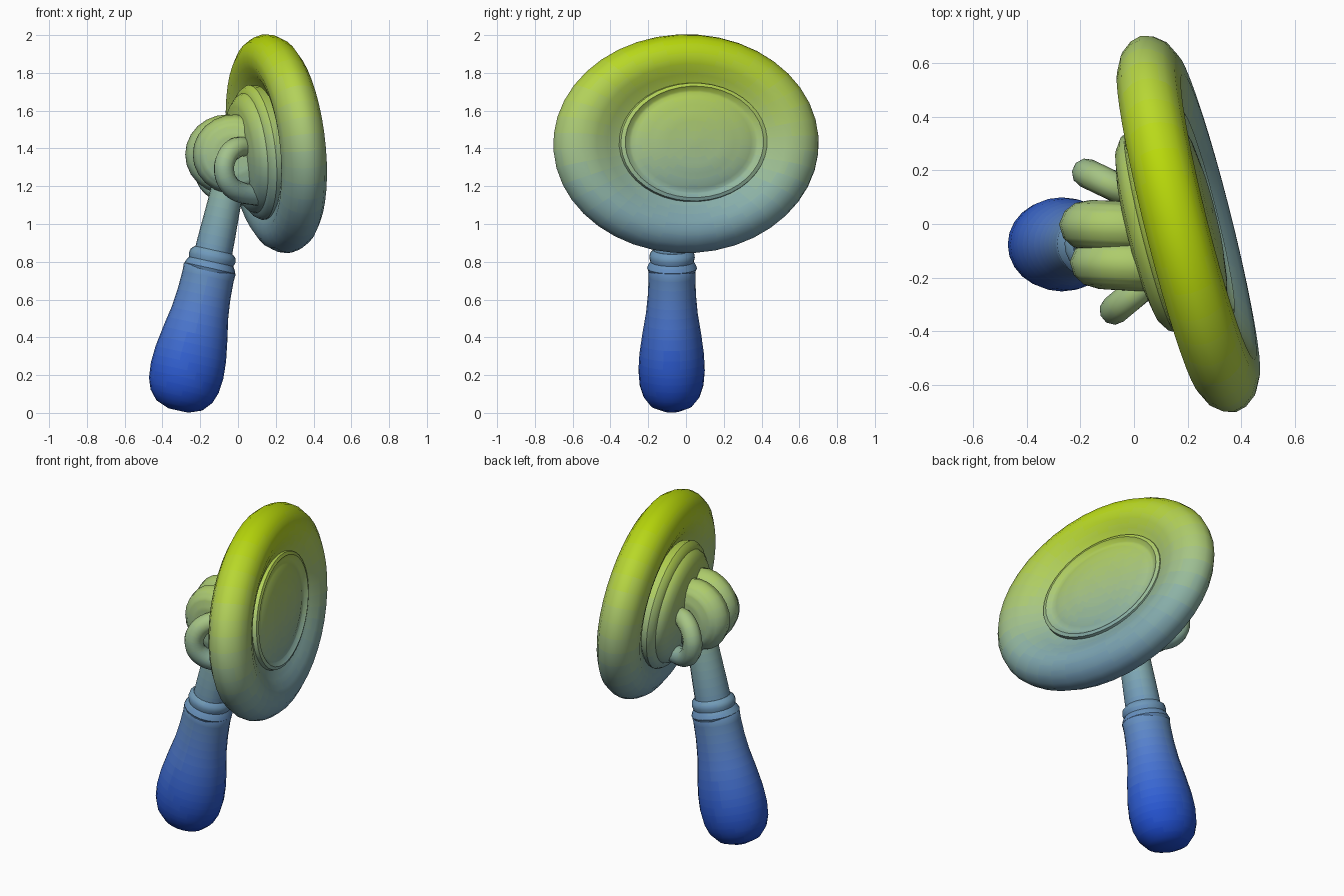
import bpy, bmesh, math
from mathutils import Vector, Matrix

if "Cube" in bpy.data.objects:
    bpy.data.objects.remove(bpy.data.objects["Cube"])

# Colour runs from deep blue at the foot to lime at the top: (height, 0-1 colour)
STOPS = [(0.0, (.12, .28, .78)), (0.25, (.20, .37, .82)), (0.55, (.33, .49, .80)),
         (0.85, (.44, .60, .72)), (1.15, (.54, .69, .66)), (1.4, (.64, .76, .53)),
         (1.7, (.70, .82, .34)), (2.0, (.73, .86, .05))]
BANDS = 40


def ramp(z):
    for (z0, c0), (z1, c1) in zip(STOPS, STOPS[1:]):
        if z <= z1:
            t = max(0, (z - z0) / (z1 - z0))
            return [(a + (b - a) * t) ** 2.2 for a, b in zip(c0, c1)]
    return [c ** 2.2 for c in STOPS[-1][1]]


MATS = []
for k in range(BANDS):
    mat = bpy.data.materials.new(f"height_tint_{k:02d}")
    mat.diffuse_color = (*ramp((k + 0.5) * 2 / BANDS), 1)
    mat.use_nodes = True
    mat.node_tree.nodes["Principled BSDF"].inputs["Base Color"].default_value = mat.diffuse_color
    MATS.append(mat)


def finish(obj, angle=40):
    """Smooth shading, then tint every face by its height."""
    bpy.ops.object.select_all(action='DESELECT')
    obj.select_set(True)
    bpy.context.view_layer.objects.active = obj
    bpy.ops.object.shade_smooth_by_angle(angle=math.radians(angle))
    slots = {}
    for f in obj.data.polygons:
        k = min(BANDS - 1, max(0, int(f.center.z * BANDS / 2)))
        if k not in slots:
            slots[k] = len(slots)
            obj.data.materials.append(MATS[k])
        f.material_index = slots[k]


def frame(origin, axis, side):
    """Matrix whose local Z follows axis and local X leans towards side."""
    z = Vector(axis).normalized()
    x = Vector(side)
    x = (x - z * x.dot(z)).normalized()
    y = z.cross(x)
    m = Matrix((x, y, z)).transposed().to_4x4()
    m.translation = origin
    return m


def lathe(name, profile, matrix, sx=1.0, sy=1.0, seg=32):
    """Revolve (radius, height) points about local Z, with an elliptical section."""
    # halve long profile spans so the colour gradient stays even
    fine = [profile[0]]
    for (r0, h0), (r1, h1) in zip(profile, profile[1:]):
        n = max(1, math.ceil(math.hypot(r1 - r0, h1 - h0) / 0.06))
        fine += [(r0 + (r1 - r0) * i / n, h0 + (h1 - h0) * i / n) for i in range(1, n + 1)]
    bm = bmesh.new()
    rings = []
    for r, h in fine:
        if r < 1e-6:
            rings.append([bm.verts.new((0, 0, h))])
        else:
            rings.append([bm.verts.new((r * sx * math.cos(2 * math.pi * i / seg),
                                        r * sy * math.sin(2 * math.pi * i / seg), h))
                          for i in range(seg)])
    for a, b in zip(rings, rings[1:]):
        for i in range(seg):
            j = (i + 1) % seg
            if len(a) == 1:
                bm.faces.new((a[0], b[j], b[i]))
            elif len(b) == 1:
                bm.faces.new((a[i], a[j], b[0]))
            else:
                bm.faces.new((a[i], a[j], b[j], b[i]))
    bmesh.ops.recalc_face_normals(bm, faces=bm.faces)
    bmesh.ops.transform(bm, matrix=matrix, verts=bm.verts)
    mesh = bpy.data.meshes.new(name)
    bm.to_mesh(mesh)
    bm.free()
    obj = bpy.data.objects.new(name, mesh)
    bpy.context.collection.objects.link(obj)
    finish(obj)


def curl(name, base, out, radius=0.055):
    """C-shaped tube standing in the vertical plane through base and out."""
    path = [(0.015, 1.34, .5), (-0.005, 1.37, .8), (0.04, 1.407, .95), (0.11, 1.395, 1),
            (0.165, 1.335, 1), (0.172, 1.27, 1), (0.14, 1.21, 1), (0.07, 1.17, 1),
            (-0.06, 1.15, 1)]
    cu = bpy.data.curves.new(name, 'CURVE')
    cu.dimensions = '3D'
    cu.bevel_depth = radius
    cu.bevel_resolution = 3
    cu.use_fill_caps = True
    cu.resolution_u = 4
    sp = cu.splines.new('BEZIER')
    sp.bezier_points.add(len(path) - 1)
    d = Vector(out).normalized()
    for p, (s, z, r) in zip(sp.bezier_points, path):
        p.co = Vector((base[0], base[1], z)) + d * s
        p.radius = r
        p.handle_left_type = p.handle_right_type = 'AUTO'
    obj = bpy.data.objects.new(name, cu)
    bpy.context.collection.objects.link(obj)
    bpy.ops.object.select_all(action='DESELECT')
    obj.select_set(True)
    bpy.context.view_layer.objects.active = obj
    bpy.ops.object.convert(target='MESH')
    finish(bpy.context.object)


# Tilted oval head: local Z is the face direction, local X the long axis
head = frame((0.203, 0, 1.425), (1, 0.25, 0.105), (-0.25, 1, 0.055))

# Fat rounded rim
rim = [(0.50, -0.05), (0.58, -0.075), (0.66, -0.10), (0.76, -0.118), (0.86, -0.112),
       (0.94, -0.082), (0.985, -0.04), (1.0, 0.0), (0.985, 0.04), (0.94, 0.082),
       (0.86, 0.112), (0.76, 0.117), (0.66, 0.095), (0.58, 0.07), (0.50, 0.05)]
lathe("rim", rim, head, 0.725, 0.582, 40)

# Slightly domed face plate with a raised bead around it
face = [(0, 0.10), (0.25, 0.095), (0.40, 0.08), (0.47, 0.066), (0.49, 0.068),
        (0.525, 0.085), (0.555, 0.078), (0.57, 0.03), (0.45, 0.0), (0, 0.0)]
lathe("face_plate", face, head @ Matrix.Translation((0.025, 0, 0)), 0.72, 0.565, 40)

# Domed back plate with a stepped edge
back = [(0, 0), (0.5, -0.02), (0.61, -0.07), (0.625, -0.115), (0.60, -0.14),
        (0.555, -0.15), (0.54, -0.17), (0.48, -0.198), (0.36, -0.215),
        (0.18, -0.222), (0, -0.225)]
lathe("back_plate", back, head @ Matrix.Translation((0, -0.035, 0)), 0.69, 0.575, 36)

# Two rounded lobes joining the head to the handle
lobe = [(0, -0.098), (0.50, -0.096), (0.75, -0.082), (0.92, -0.05), (1.0, 0),
        (0.92, 0.05), (0.75, 0.082), (0.50, 0.096), (0, 0.098)]
for name, x, y in (("lobe_rear", -0.055, -0.012), ("lobe_front", -0.015, -0.152)):
    lathe(name, lobe, frame((x, y, 1.368), (0.05, 1, 0), (1, 0, 0)), 0.225, 0.212, 24)

# Curled brackets either side of the lobes
curl("curl_front", (0.06, -0.21), (-0.77, -0.64, 0))
curl("curl_rear", (-0.02, 0.115), (-0.88, 0.42, 0))

# Leaning handle: bulbous grip, collar and neck along one axis
handle = frame((-0.317, -0.077, 0.01), (0.222, 0.004, 1), (1, 0, 0))
grip = [(0, 0.003), (0.05, 0.003), (0.115, 0.03), (0.155, 0.08), (0.175, 0.14),
        (0.182, 0.22), (0.177, 0.31), (0.161, 0.42), (0.142, 0.53), (0.132, 0.63),
        (0.128, 0.73), (0.13, 0.77), (0.12, 0.785), (0, 0.785)]
lathe("grip", grip, handle, 1.08, 0.965, 24)

collar = [(0, 0.755), (0.125, 0.755), (0.134, 0.775), (0.126, 0.795), (0.116, 0.81),
          (0.122, 0.832), (0.118, 0.855), (0.10, 0.872), (0, 0.872)]
lathe("collar", collar, handle, 1.03, 0.99, 24)

neck = [(0, 0.80), (0.102, 0.80), (0.097, 0.95), (0.09, 1.10), (0.084, 1.28),
        (0.06, 1.36), (0, 1.38)]
lathe("neck", neck, handle, 1.0, 1.0, 20)
